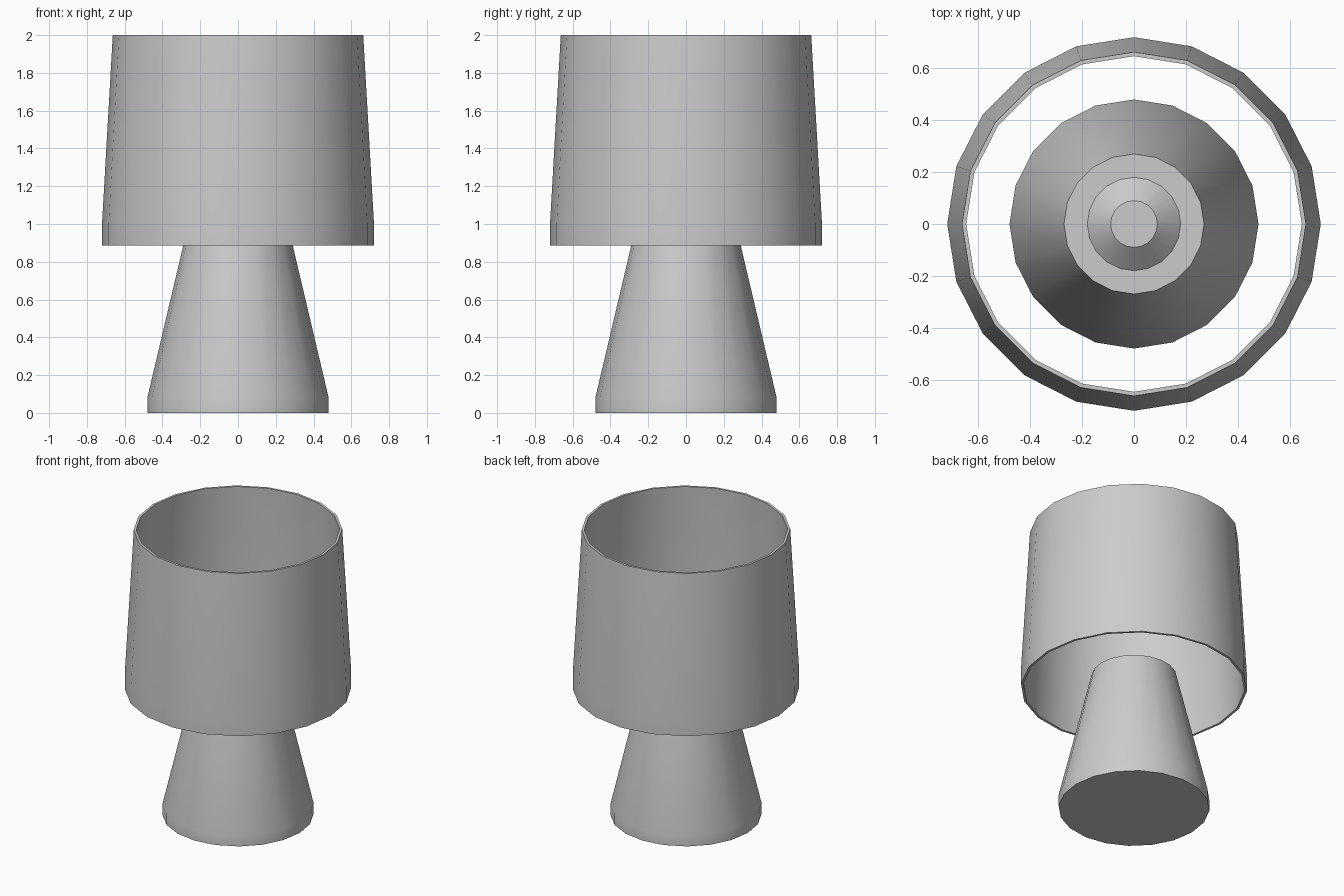
import bpy, bmesh
from math import cos, sin, pi, radians

if "Cube" in bpy.data.objects:
    bpy.data.objects.remove(bpy.data.objects["Cube"])

SIDES = 20


def lathe(name, profile, closed):
    """Spin (radius, z) points around z; closed loops the profile, otherwise cap both ends."""
    bm = bmesh.new()
    rings = [[bm.verts.new((r * cos(2 * pi * i / SIDES), r * sin(2 * pi * i / SIDES), z))
              for i in range(SIDES)] for r, z in profile]
    pairs = list(zip(rings, rings[1:]))
    if closed:
        pairs.append((rings[-1], rings[0]))
    else:
        bm.faces.new(rings[0][::-1])
        bm.faces.new(rings[-1])
    for a, b in pairs:
        for i in range(SIDES):
            j = (i + 1) % SIDES
            bm.faces.new((a[i], a[j], b[j], b[i]))
    bmesh.ops.recalc_face_normals(bm, faces=bm.faces)
    mesh = bpy.data.meshes.new(name)
    bm.to_mesh(mesh)
    bm.free()
    ob = bpy.data.objects.new(name, mesh)
    bpy.context.collection.objects.link(ob)
    bpy.ops.object.select_all(action='DESELECT')
    ob.select_set(True)
    bpy.context.view_layer.objects.active = ob
    bpy.ops.object.shade_smooth_by_angle(angle=radians(30))
    return ob


# Tapered foot with a short straight plinth and a low socket on its top
lathe("lamp_base", [(0.48, 0), (0.48, 0.08), (0.27, 0.97),
                    (0.18, 0.97), (0.09, 1.05)], closed=False)

# Thin open shade, straight at the lower rim and tapering upward
lathe("lamp_shade", [(0.72, 0.885), (0.72, 1.0), (0.663, 2.0),
                     (0.647, 2.0), (0.704, 1.0), (0.704, 0.885)], closed=True)
